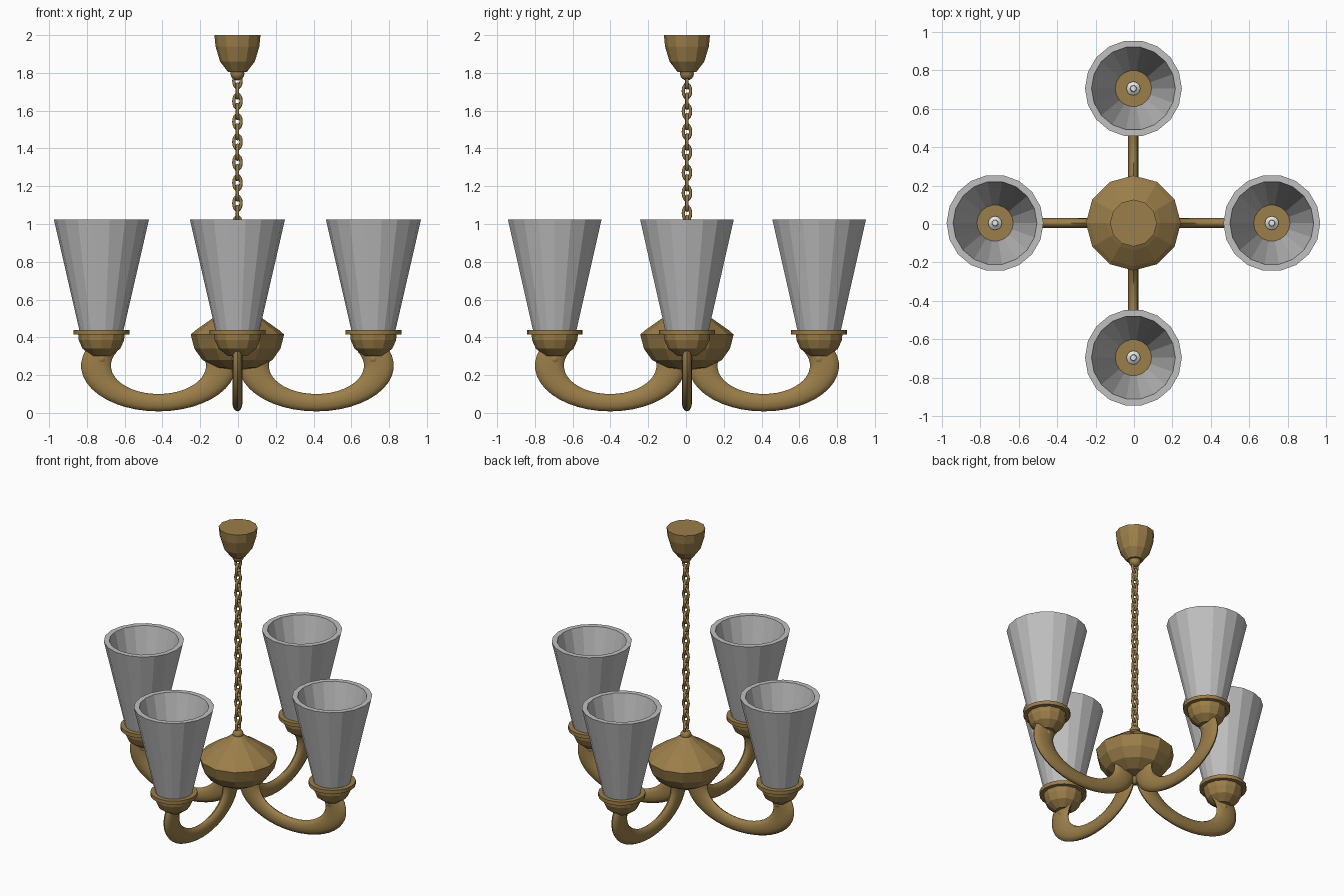
import bpy, bmesh, math

if "Cube" in bpy.data.objects:
    bpy.data.objects.remove(bpy.data.objects["Cube"])

def material(name, rgb):
    m = bpy.data.materials.new(name)
    m.diffuse_color = (*rgb, 1)
    m.use_nodes = True
    m.node_tree.nodes["Principled BSDF"].inputs["Base Color"].default_value = m.diffuse_color
    return m

BRASS = material("antique_brass", (0.33, 0.21, 0.068))
GLASS = material("frosted_grey_glass", (0.53, 0.53, 0.53))
WHITE = material("bulb_white", (0.8, 0.8, 0.8))
CX, CY = -0.003, 0.005          # fixture axis

def finish(bm, name, mat, smooth=None):
    bmesh.ops.recalc_face_normals(bm, faces=bm.faces)
    me = bpy.data.meshes.new(name)
    bm.to_mesh(me)
    bm.free()
    ob = bpy.data.objects.new(name, me)
    bpy.context.collection.objects.link(ob)
    me.materials.append(mat)
    if smooth:
        bpy.ops.object.select_all(action='DESELECT')
        ob.select_set(True)
        bpy.context.view_layer.objects.active = ob
        bpy.ops.object.shade_smooth_by_angle(angle=math.radians(smooth))
    return ob

def sweep(bm, rings, closed=False):
    """Skin a list of vertex rings; cap the ends unless closed."""
    rs = [[bm.verts.new(p) for p in r] for r in rings]
    n = len(rs[0])
    for i in range(len(rs) if closed else len(rs) - 1):
        a, b = rs[i], rs[(i + 1) % len(rs)]
        for j in range(n):
            k = (j + 1) % n
            bm.faces.new((a[j], a[k], b[k], b[j]))
    if not closed:
        bm.faces.new(rs[0])
        bm.faces.new(rs[-1])

def lathe(name, profile, x, y, n, mat, closed=False, smooth=None):
    bm = bmesh.new()
    rings = [[(x + r * math.cos(2 * math.pi * j / n), y + r * math.sin(2 * math.pi * j / n), z)
              for j in range(n)] for r, z in profile]
    sweep(bm, rings, closed)
    return finish(bm, name, mat, smooth)

def ball(name, x, y, z, r):
    bm = bmesh.new()
    bmesh.ops.create_uvsphere(bm, u_segments=12, v_segments=8, radius=r)
    bmesh.ops.translate(bm, verts=bm.verts, vec=(x, y, z))
    return finish(bm, name, BRASS, 60)

# ceiling canopy and its knob
lathe("ceiling_canopy", [(0.05, 1.805), (0.092, 1.86), (0.116, 1.94), (0.122, 2.0)],
      CX, CY, 12, BRASS)
ball("canopy_knob", CX, CY, 1.797, 0.037)

# chain of alternating oval links
bm = bmesh.new()
for k in range(-1, 22):
    zc, side = 1.704 - 0.054 * k, k % 2 == 0
    rings = []
    for i in range(16):
        a = 2 * math.pi * i / 16
        ring = []
        for j in range(8):
            b = 2 * math.pi * j / 8
            u = (0.019 + 0.009 * math.cos(b)) * math.cos(a)
            z = zc + (0.037 + 0.009 * math.cos(b)) * math.sin(a)
            w = 0.009 * math.sin(b)
            ring.append((CX + w, CY + u, z) if side else (CX + u, CY + w, z))
        rings.append(ring)
    sweep(bm, rings, True)
finish(bm, "hanging_chain", BRASS, 60)

# central body with top knob and bottom finial
lathe("central_body", [(0.03, 0.23), (0.11, 0.24), (0.185, 0.28), (0.228, 0.34), (0.247, 0.415),
                       (0.225, 0.435), (0.14, 0.495), (0.08, 0.53), (0.035, 0.565)],
      CX, CY, 12, BRASS)
ball("body_top_knob", CX, CY, 0.57, 0.035)
ball("bottom_finial", CX, CY, 0.22, 0.032)

# four arms, each with cup, rim, shade and bulb
for i, (dx, dy, reach) in enumerate([(1, 0, 0.72), (0, 1, 0.70), (-1, 0, 0.72), (0, -1, 0.70)], 1):
    s = reach / 0.72
    x, y = CX + dx * reach, CY + dy * reach
    # curved arm: part of a flattened oval ring
    bm = bmesh.new()
    rings = []
    for t in range(29):
        a = math.radians(-210 + 240 * t / 28)
        ring = []
        for j in range(12):
            b = 2 * math.pi * j / 12
            d = s * (0.418 + (0.331 + 0.079 * math.cos(b)) * math.cos(a))
            z = 0.25 + (0.196 + 0.046 * math.cos(b)) * math.sin(a)
            w = 0.027 * math.sin(b)
            ring.append((CX + dx * d - dy * w, CY + dy * d + dx * w, z))
        rings.append(ring)
    sweep(bm, rings)
    finish(bm, f"arm_{i}", BRASS, 50)
    ball(f"cup_knob_{i}", x, y, 0.286, 0.031)
    lathe(f"shade_cup_{i}", [(0.05, 0.302), (0.1, 0.34), (0.12, 0.385), (0.124, 0.425)],
          x, y, 12, BRASS)
    lathe(f"cup_rim_{i}", [(0.148, 0.415), (0.148, 0.44)], x, y, 20, BRASS, smooth=30)
    lathe(f"glass_shade_{i}", [(0.117, 0.438), (0.252, 1.025), (0.218, 1.025), (0.094, 0.438)],
          x, y, 18, GLASS, closed=True)
    lathe(f"bulb_{i}", [(0.036, 0.435), (0.036, 0.46), (0.017, 0.475), (0.015, 0.50)],
          x, y, 12, WHITE, smooth=30)
